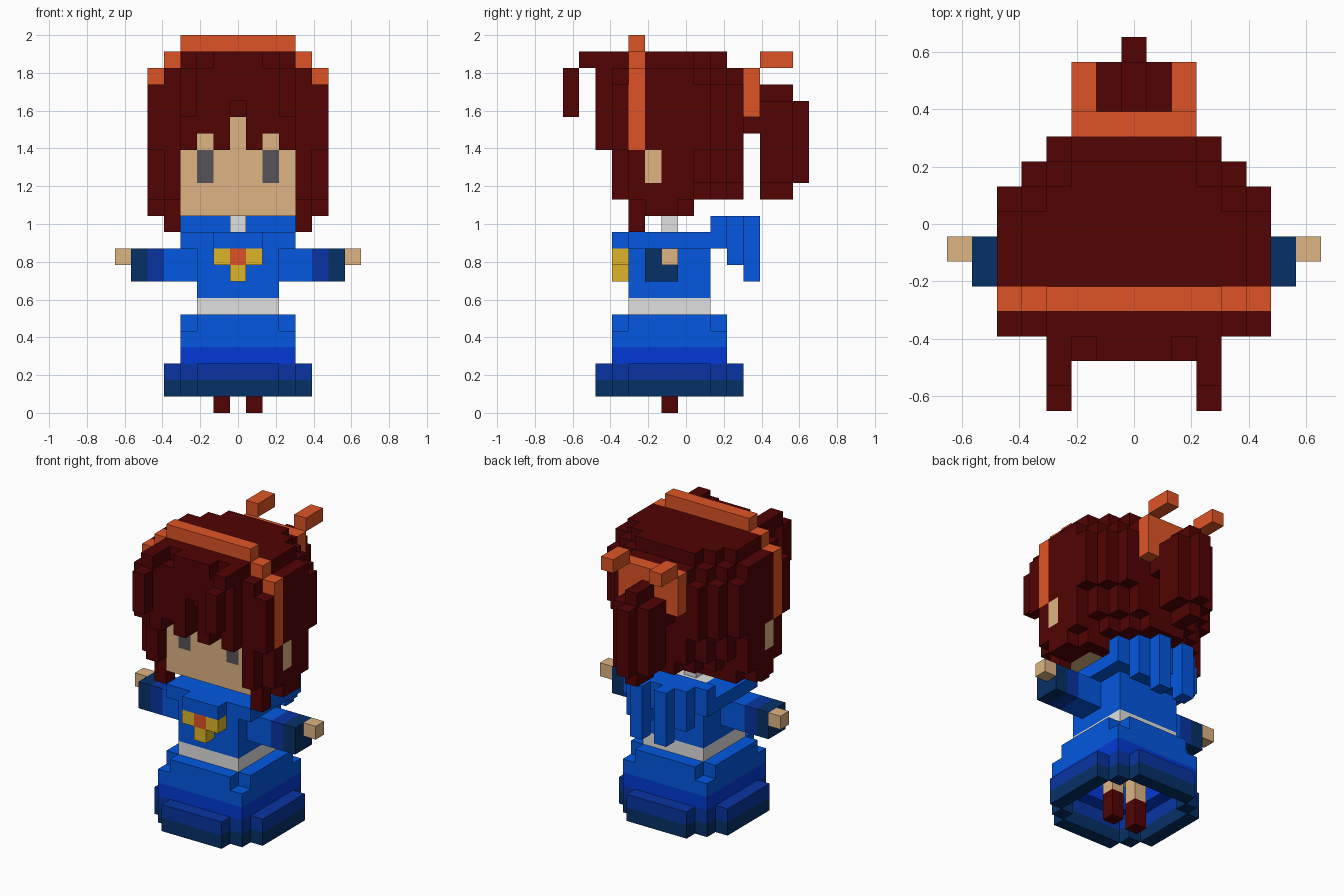
import bpy, bmesh, math
from mathutils import Vector

if "Cube" in bpy.data.objects:
    bpy.data.objects.remove(bpy.data.objects["Cube"], do_unlink=True)

V = 2 / 23          # edge of one block


def lin(c):
    c /= 255
    return c / 12.92 if c <= 0.04045 else ((c + 0.055) / 1.055) ** 2.4


PALETTE = {
    "maroon": (82, 3, 4), "orange": (222, 84, 38), "skin": (222, 181, 132),
    "blue": (3, 88, 224), "royal_blue": (3, 58, 214), "dark_blue": (8, 53, 162),
    "navy": (6, 48, 102), "white": (224, 224, 224), "gold": (222, 181, 42),
    "eye_grey": (86, 83, 86),
}
mats = {}
for name, rgb in PALETTE.items():
    m = bpy.data.materials.new(name)
    col = (*[lin(c) for c in rgb], 1)
    m.use_nodes = True
    m.node_tree.nodes["Principled BSDF"].inputs["Base Color"].default_value = col
    m.diffuse_color = col
    mats[name] = m

grid = {}           # block -> (part, colour)


def box(part, colour, xs, ys, zs, mirror=False, where=None):
    """Fill inclusive block ranges; later calls overwrite earlier ones."""
    for i in range(xs[0], xs[1] + 1):
        for j in range(ys[0], ys[1] + 1):
            for k in range(zs[0], zs[1] + 1):
                if where is None or where(i, j):
                    grid[i, j, k] = (part, colour)
                    if mirror:
                        grid[-i, j, k] = (part, colour)


def ring(part, colour, r, corner, zs):
    """Hollow skirt tier of radius r with its corners trimmed."""
    def inside(a, b):
        return max(abs(a), abs(b)) <= r and abs(a) + abs(b) <= corner

    def rim(i, j):
        a, b = i, j + 1
        return inside(a, b) and not all(
            inside(a + p, b + q) for p, q in ((1, 0), (-1, 0), (0, 1), (0, -1)))
    box(part, colour, (-r, r), (-1 - r, r - 1), zs, where=rim)


def taper(limit):
    """Rule that steps the back corners of the hair inward."""
    return lambda i, j: abs(i) + j <= limit


# Legs
box("boots", "maroon", (1, 1), (-1, -1), (0, 1), True)
box("legs", "skin", (1, 1), (-1, -1), (2, 3), True)
box("underskirt", "white", (-1, 1), (-2, 0), (4, 5))

# Skirt tiers and belt
ring("skirt", "navy", 4, 6, (1, 1))
ring("skirt", "dark_blue", 4, 6, (2, 2))
ring("skirt", "royal_blue", 3, 6, (3, 3))
ring("skirt", "blue", 3, 6, (4, 4))
ring("skirt", "blue", 3, 5, (5, 5))
box("belt", "white", (-2, 2), (-3, 1), (6, 6))

# Torso, collar and neck
box("torso", "blue", (-2, 2), (-3, 1), (7, 9))
box("collar", "blue", (-3, 3), (-3, 1), (10, 10))
box("collar", "blue", (-1, 1), (-4, -4), (10, 10))
box("collar", "blue", (-3, 3), (2, 2), (10, 11))
box("collar", "blue", (0, 0), (3, 3), (10, 11))
box("collar", "blue", (1, 2), (3, 3), (9, 11), True)
box("collar", "blue", (1, 1), (4, 4), (8, 11), True)
box("neck", "white", (-1, 1), (-1, 1), (10, 10))
box("neck", "white", (0, 0), (-1, -1), (11, 11))

# Arms
box("sleeves", "blue", (3, 4), (-2, -1), (8, 9), True)
box("sleeves", "dark_blue", (5, 5), (-2, -1), (8, 9), True)
box("sleeves", "navy", (6, 6), (-2, -1), (8, 9), True)
box("hands", "skin", (7, 7), (-1, -1), (9, 9), True)

# Brooch
box("brooch", "gold", (1, 1), (-4, -4), (9, 9), True)
box("brooch", "gold", (0, 0), (-4, -4), (8, 8))
box("brooch", "orange", (0, 0), (-4, -4), (9, 9))

# Hair cap: main body, then crown tiers in front of and behind the headband
box("hair", "maroon", (-5, 5), (-4, 3), (16, 19), where=taper(6))
box("hair", "maroon", (-4, 4), (-4, -3), (20, 20))
box("hair", "maroon", (-3, 3), (-4, -3), (21, 21))
box("hair", "maroon", (-5, 5), (-2, 3), (20, 20), where=taper(5))
box("hair", "maroon", (-4, 4), (-2, 2), (21, 21), where=taper(4))

# Hair back: tiers shrinking toward the nape
for level, limit in ((15, 5), (14, 5), (13, 4)):
    box("hair", "maroon", (-5, 5), (0, 3), (level, level), where=taper(limit))
box("hair", "maroon", (-3, 3), (0, 0), (12, 12))

# Hair sides, longest just behind the face
box("hair", "maroon", (5, 5), (-3, -1), (14, 15), True)
box("hair", "maroon", (5, 5), (-3, 0), (13, 13), True)
box("hair", "maroon", (5, 5), (-2, -1), (12, 12), True)
box("hair", "maroon", (4, 4), (-4, -1), (13, 15), True)
box("hair", "maroon", (4, 4), (-3, 0), (12, 12), True)
box("hair", "maroon", (4, 4), (-3, -3), (11, 11), True)

# Face, eyes and ears
box("face", "skin", (-3, 3), (-3, -1), (12, 17))
box("eyes", "eye_grey", (2, 2), (-3, -3), (14, 15), True)
box("ears", "skin", (5, 5), (-2, -2), (14, 15), True)

# Fringe: open gaps over the eyes and nose, then the front locks
for cell in [(0, -4, 16), (0, -4, 17), (2, -4, 16), (-2, -4, 16)]:
    grid.pop(cell)
box("fringe", "maroon", (0, 0), (-5, -5), (19, 21))
box("fringe", "maroon", (1, 1), (-5, -5), (16, 21), True)
box("fringe", "maroon", (2, 2), (-5, -5), (17, 20), True)
box("fringe", "maroon", (3, 3), (-5, -5), (16, 21), True)
box("fringe", "maroon", (3, 3), (-6, -6), (21, 21), True)
box("fringe", "maroon", (3, 3), (-7, -7), (18, 20), True)

# Headband
box("headband", "orange", (-3, 3), (-3, -3), (22, 22))
box("headband", "orange", (4, 4), (-3, -3), (21, 21), True)
box("headband", "orange", (5, 5), (-3, -3), (16, 20), True)

# Ponytail and bow
box("ponytail", "maroon", (-1, 1), (4, 4), (17, 18))
box("ponytail", "maroon", (1, 1), (5, 6), (14, 18), True)
box("ponytail", "maroon", (0, 0), (5, 6), (13, 19))
box("ponytail", "maroon", (0, 0), (7, 7), (14, 18))
box("bow", "orange", (-1, 1), (4, 4), (19, 20))
box("bow", "orange", (2, 2), (4, 4), (18, 20), True)
box("bow", "orange", (2, 2), (5, 6), (21, 21), True)


# Turn each part into a mesh of its exposed block faces
def build(part):
    bm = bmesh.new()
    me = bpy.data.meshes.new(part)
    slots, verts = [], {}

    def vert(p):
        key = tuple(round(c * 2) for c in p)
        if key not in verts:
            verts[key] = bm.verts.new(p * V)
        return verts[key]

    for (i, j, k), (owner, colour) in grid.items():
        if owner != part:
            continue
        if colour not in slots:
            slots.append(colour)
            me.materials.append(mats[colour])
        centre = Vector((i, j, k + 0.5))
        for axis in range(3):
            for sign in (-1, 1):
                n, u, w = Vector(), Vector(), Vector()
                n[axis], u[(axis + 1) % 3], w[(axis + 2) % 3] = sign, 0.5, 0.5
                if (i + int(n.x), j + int(n.y), k + int(n.z)) in grid:
                    continue
                c = centre + n * 0.5
                quad = [c - u - w, c + u - w, c + u + w, c - u + w][::sign]
                f = bm.faces.new([vert(p) for p in quad])
                f.material_index = slots.index(colour)
    # Merge coplanar faces of one colour
    bmesh.ops.dissolve_limit(bm, angle_limit=math.radians(1), verts=bm.verts[:],
                             edges=bm.edges[:], delimit={"MATERIAL"})
    bm.to_mesh(me)
    bm.free()
    bpy.context.collection.objects.link(bpy.data.objects.new(part, me))


for part in sorted({p for p, _ in grid.values()}):
    build(part)
